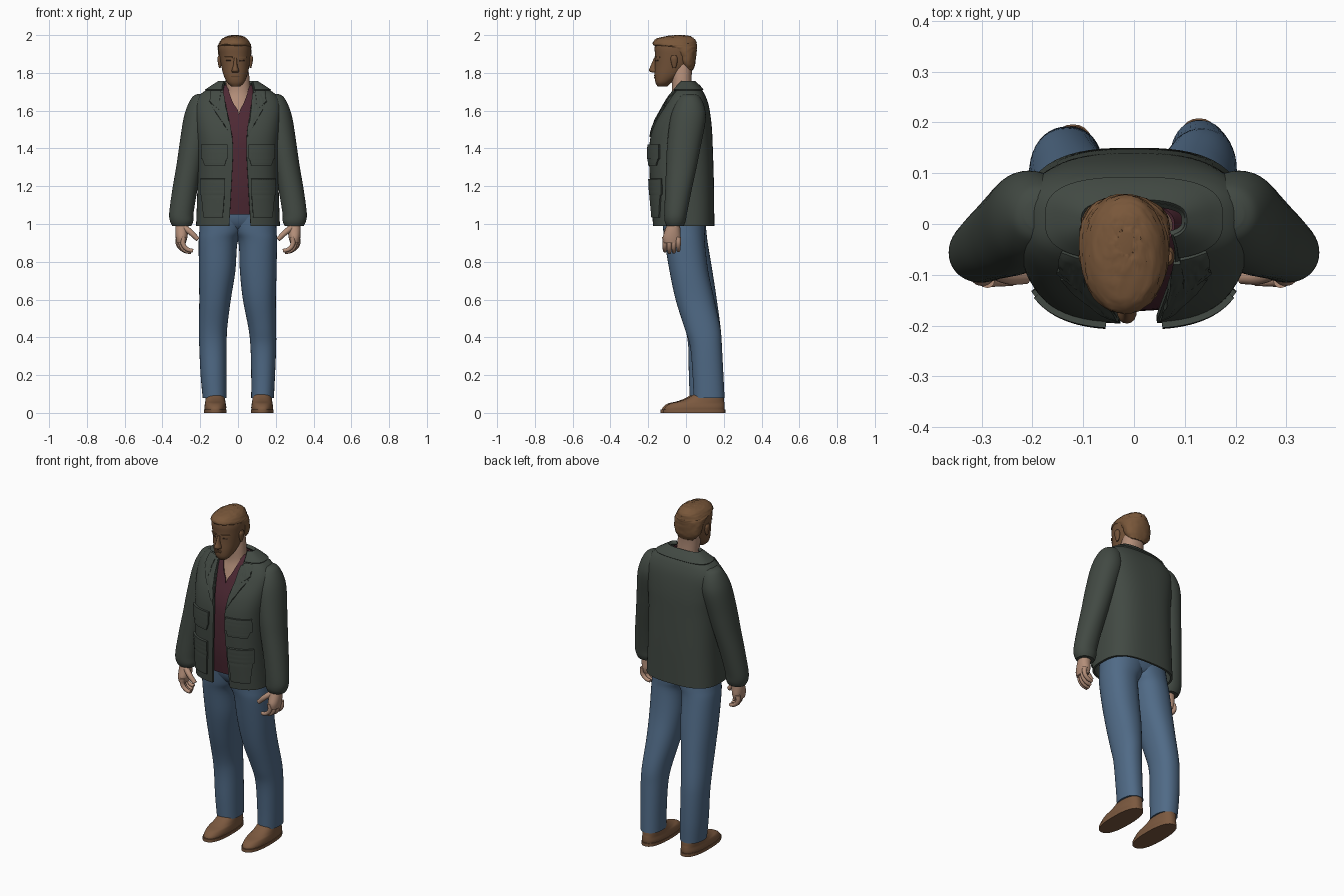
import bpy, math, random
from mathutils import Vector

random.seed(4)
if "Cube" in bpy.data.objects:
    bpy.data.objects.remove(bpy.data.objects["Cube"])


def material(name, r, g, b):
    m = bpy.data.materials.new(name)
    m.use_nodes = True
    m.diffuse_color = (r, g, b, 1)
    bsdf = m.node_tree.nodes["Principled BSDF"]
    bsdf.inputs["Base Color"].default_value = (r, g, b, 1)
    bsdf.inputs["Roughness"].default_value = 0.8
    return m


CLOTH = material("dark green cloth", .054, .067, .056)
DENIM = material("blue denim", .08, .145, .24)
SHIRT = material("maroon knit", .075, .022, .034)
SKIN = material("skin", .45, .27, .19)
FACE = material("tanned face", .17, .085, .04)
HAIR = material("brown hair", .19, .095, .042)
LEATHER = material("brown leather", .2, .1, .05)
DARK = material("dark brown", .05, .027, .015)


def finish(ob, mat, thick=0, offset=-1):
    """Colour, thicken and smooth one part."""
    ob.data.materials.append(mat)
    bpy.ops.object.select_all(action='DESELECT')
    ob.select_set(True)
    bpy.context.view_layer.objects.active = ob
    if thick:
        mod = ob.modifiers.new("thickness", 'SOLIDIFY')
        mod.thickness, mod.offset = thick, offset
    bpy.ops.object.convert(target='MESH')
    bpy.ops.object.shade_smooth_by_angle(angle=math.radians(50))
    return bpy.context.object


def mesh_part(name, verts, faces):
    me = bpy.data.meshes.new(name)
    me.from_pydata(verts, [], faces)
    ob = bpy.data.objects.new(name, me)
    bpy.context.collection.objects.link(ob)
    return ob


def smooth(rings, k=5):
    """Spline through rings (z, x0, x1, y0, y1[, gap_x0, gap_x1])."""
    r = sorted(rings)
    out = []
    for i in range(len(r) - 1):
        a, b, c, d = r[max(i - 1, 0)], r[i], r[i + 1], r[min(i + 2, len(r) - 1)]
        for t in (j / k for j in range(k)):
            out.append([.5 * (2 * q + (s - p) * t + (2 * p - 5 * q + 4 * s - u) * t * t
                              + (3 * q - p - 3 * s + u) * t ** 3)
                        for p, q, s, u in zip(a, b, c, d)])
    return out + [list(r[-1])]


def flip(rings):
    return [(z, -x1, -x0, y0, y1) for z, x0, x1, y0, y1 in rings]


def loft(name, rings, mat, p=2.2, n=40, thick=0, jitter=0, dense=False):
    """Stack of rounded rings; rings with a gap make an open-fronted shell."""
    rings = rings if dense else smooth(rings)
    gap = len(rings[0]) == 7
    verts, faces = [], []
    for r in rings:
        z, x0, x1, y0, y1 = r[:5]
        cx, cy, rx, ry = (x0 + x1) / 2, (y0 + y1) / 2, (x1 - x0) / 2, (y1 - y0) / 2
        start, end = 0, 2 * math.pi * (n - 1) / n
        if gap:
            f = [math.acos(math.copysign(min(1, abs((x - cx) / rx)) ** (p / 2), x - cx)) for x in r[5:]]
            start, end = -f[1], 2 * math.pi - f[0]
        for j in range(n):
            a = start + (end - start) * j / (n - 1)
            c, s = math.cos(a), math.sin(a)
            v = Vector((cx + rx * math.copysign(abs(c) ** (2 / p), c),
                        cy + ry * math.copysign(abs(s) ** (2 / p), s), z))
            verts.append(v + Vector([random.uniform(-jitter, jitter) for _ in range(3)]))
    for i in range(len(rings) - 1):
        for j in range(n - 1 if gap else n):
            k = (j + 1) % n
            faces.append((i * n + j, i * n + k, i * n + n + k, i * n + n + j))
    if not gap:
        faces += [tuple(reversed(range(n))), tuple(range(len(verts) - n, len(verts)))]
    return finish(mesh_part(name, verts, faces), mat, thick)


def front_y(rings, x, z, p):
    r = min(rings, key=lambda q: abs(q[0] - z))
    _, x0, x1, y0, y1 = r[:5]
    u = min(1, abs(x - (x0 + x1) / 2) / ((x1 - x0) / 2))
    return (y0 + y1) / 2 - (y1 - y0) / 2 * (1 - u ** p) ** (1 / p)


def patch(name, corners, base, mat, p, thick, n=10):
    """Four-cornered (x, z) plate that follows the front of a loft."""
    a, b, c, d = [Vector(q) for q in corners]
    verts = []
    for i in range(n + 1):
        for j in range(n + 1):
            x, z = a.lerp(b, j / n).lerp(d.lerp(c, j / n), i / n)
            verts.append((x, front_y(base, x, z, p), z))
    m = n + 1
    faces = [(i * m + j, i * m + j + 1, i * m + m + j + 1, i * m + m + j) for i in range(n) for j in range(n)]
    return finish(mesh_part(name, verts, faces), mat, thick, 0)


def tube(name, pts, radius, mat):
    cu = bpy.data.curves.new(name, 'CURVE')
    cu.dimensions, cu.bevel_depth, cu.use_fill_caps = '3D', radius, True
    sp = cu.splines.new('BEZIER')
    sp.bezier_points.add(len(pts) - 1)
    for i, (bp, co) in enumerate(zip(sp.bezier_points, pts)):
        bp.co, bp.radius = co, 1 - .3 * i / (len(pts) - 1)
        bp.handle_left_type = bp.handle_right_type = 'AUTO'
    ob = bpy.data.objects.new(name, cu)
    bpy.context.collection.objects.link(ob)
    return finish(ob, mat)


# Jacket body, open at the front, and its folded collar
jacket = smooth([(.99, -.222, .222, -.175, .15, -.047, .067), (1.2, -.215, .215, -.19, .148, -.035, .055),
                 (1.4, -.215, .215, -.195, .142, -.027, .045), (1.52, -.225, .225, -.172, .136, -.04, .052),
                 (1.62, -.23, .23, -.122, .122, -.062, .07), (1.68, -.205, .205, -.085, .102, -.075, .08),
                 (1.72, -.15, .15, -.055, .076, -.078, .08), (1.752, -.1, .1, -.028, .042, -.07, .073)], 8)
P = 2.8
loft("jacket_body", jacket, CLOTH, P, 64, .012, dense=True)
grow = (.005, -.004, .004, -.006, .006, -.006, .006)
loft("jacket_collar", [[a + b for a, b in zip(r, grow)] for r in jacket if r[0] > 1.705],
     CLOTH, P, 64, .01, dense=True)

# Lapels and pockets with flaps
for side, s, m in (("right", -1, .035), ("left", 1, .055)):
    def plate(name, corners, thick):
        patch(side + name, [(s * x, z) for x, z in corners], jacket, CLOTH, P, thick)
    plate("_lapel", [(m - .005, 1.46), (.142, 1.625), (.12, 1.70), (.078, 1.69)], .014)
    plate("_lapel_notch", [(.1, 1.6), (.15, 1.645), (.14, 1.7), (.09, 1.7)], .018)
    plate("_chest_pocket", [(.07, 1.31), (.172, 1.31), (.185, 1.35), (.058, 1.35)], .018)
    plate("_chest_flap", [(.055, 1.345), (.188, 1.345), (.188, 1.42), (.055, 1.42)], .024)
    plate("_hip_pocket", [(.08, 1.035), (.178, 1.035), (.19, 1.17), (.07, 1.17)], .018)
    plate("_hip_flap", [(.068, 1.155), (.193, 1.155), (.193, 1.24), (.068, 1.24)], .022)

# Sleeves, hands, fingers
sleeve = [(1.688, .15, .215, -.01, .05), (1.672, .13, .242, -.035, .075), (1.62, .125, .27, -.065, .098),
          (1.55, .13, .29, -.085, .104), (1.42, .16, .31, -.1, .08), (1.31, .187, .326, -.105, .058),
          (1.18, .215, .348, -.11, .03), (1.06, .235, .364, -.115, .006), (1.015, .237, .36, -.113, -.002),
          (.99, .247, .348, -.103, -.012)]
palm = [(1.03, .262, .328, -.09, -.032), (.97, .264, .332, -.11, -.03), (.93, .268, .33, -.122, -.028),
        (.9, .276, .325, -.117, -.035)]
for side, s in (("right", -1), ("left", 1)):
    mir = flip if s < 0 else list
    loft(side + "_sleeve", mir(sleeve), CLOTH, 2.1)
    loft(side + "_palm", mir(palm), SKIN, n=20)
    for i in range(4):
        x, y = .288 + .009 * i, -.112 + .024 * i
        drop = (.002, .01, .008, 0)[i]
        tube(f"{side}_finger_{i + 1}", [(s * x, y, .93), (s * (x + .002), y, .895 - drop),
                                        (s * (x - .02), y, .868 - drop), (s * (x - .05), y, .86 - drop)],
             .014, SKIN)
    tube(side + "_thumb", [(s * .295, -.08, .99), (s * .25, -.103, .955), (s * .212, -.106, .918)], .018, SKIN)

# Shirt with a V neck, chest and neck under it
loft("shirt", [(1.05, -.19, .19, -.148, .12, .005, .005), (1.2, -.19, .19, -.168, .12, .005, .005),
               (1.4, -.19, .19, -.17, .115, .005, .005), (1.5, -.19, .19, -.155, .11, .005, .005),
               (1.59, -.175, .175, -.122, .1, .003, .007), (1.64, -.145, .145, -.1, .085, -.025, .03),
               (1.7, -.1, .1, -.072, .06, -.048, .052), (1.735, -.08, .08, -.045, .04, -.055, .057)],
     SHIRT, 2.4, 56, .006)
loft("neck_and_chest", [(1.5, -.1, .1, -.115, .05), (1.58, -.1, .1, -.11, .05), (1.64, -.085, .085, -.092, .045),
                        (1.7, -.063, .068, -.075, .033), (1.78, -.068, .06, -.076, .03),
                        (1.85, -.075, .05, -.08, .035)], SKIN)

# Head, hair, ears and face details
head = smooth([(1.728, -.035, .012, -.15, -.1), (1.75, -.058, .034, -.162, -.075), (1.79, -.077, .05, -.166, -.02),
               (1.84, -.089, .06, -.164, .025), (1.89, -.098, .066, -.164, .045), (1.93, -.104, .067, -.166, .05),
               (1.96, -.096, .058, -.16, .045), (1.98, -.075, .04, -.135, .025), (1.99, -.05, .015, -.1, -.02)])
loft("head", head, FACE, 2.2, dense=True)
loft("hair", [(1.815, -.06, .035, 0, .036), (1.85, -.094, .061, -.035, .05), (1.9, -.104, .069, -.06, .055),
              (1.932, -.107, .07, -.11, .058), (1.947, -.105, .068, -.172, .058), (1.968, -.094, .058, -.17, .054),
              (1.985, -.076, .042, -.145, .04), (1.996, -.05, .018, -.09, .015), (1.999, -.03, 0, -.06, -.01)],
     HAIR, 2.1, jitter=.0018)
for side, x in (("right", -.096), ("left", .066)):
    loft(side + "_ear", [(1.825, x - .004, x + .004, -.07, -.055), (1.845, x - .009, x + .009, -.076, -.048),
                         (1.875, x - .013, x + .014, -.082, -.044), (1.892, x - .008, x + .009, -.075, -.052)],
         FACE, n=16)
loft("nose", [(1.802, -.03, .002, -.178, -.14), (1.812, -.034, .006, -.196, -.14), (1.84, -.025, -.003, -.186, -.14),
              (1.878, -.022, -.006, -.17, -.14)], FACE, n=16)


def face_plate(name, x, z, w, h, mat, thick):
    patch(name, [(x - w, z - h), (x + w, z - h), (x + w, z + h), (x - w, z + h)], head, mat, 2.2, thick, 4)


for side, x in (("right", -.05), ("left", .022)):
    face_plate(side + "_eye", x, 1.863, .013, .004, DARK, .003)
    face_plate(side + "_brow", x, 1.882, .02, .004, HAIR, .009)
face_plate("upper_lip", -.014, 1.787, .02, .003, FACE, .009)
face_plate("mouth_line", -.014, 1.782, .022, .0015, DARK, .004)
face_plate("lower_lip", -.014, 1.775, .017, .004, FACE, .009)

# Jeans: hips and two slightly different legs that overlap above the crotch
loft("jeans_hips", [(.945, -.1, .1, -.045, .05), (.98, -.18, .18, -.1, .088), (1.04, -.198, .198, -.128, .105),
                    (1.13, -.185, .185, -.13, .1)], DENIM)
loft("right_jeans_leg", [(1.04, -.2, .06, -.125, .1), (.96, -.205, .028, -.118, .108), (.9, -.208, -.003, -.108, .115),
                         (.75, -.207, -.014, -.085, .14), (.6, -.205, -.038, -.05, .163),
                         (.45, -.207, -.057, -.005, .183), (.35, -.205, -.06, .012, .19),
                         (.2, -.198, -.06, .015, .192), (.08, -.187, -.06, .02, .188)], DENIM)
loft("left_jeans_leg", [(1.04, -.06, .2, -.125, .1), (.96, -.028, .204, -.12, .1), (.9, .003, .206, -.112, .1),
                        (.75, .01, .204, -.087, .118), (.6, .026, .2, -.055, .15), (.45, .055, .202, -.008, .182),
                        (.35, .066, .202, .022, .19), (.2, .07, .196, .035, .198), (.08, .07, .19, .04, .204)], DENIM)

# Shoes and soles
for side, x, y in (("right", -.12, 0), ("left", .128, .012)):
    loft(side + "_shoe", [(z, x - w, x + w, y + f, y + b) for z, w, f, b in (
        (.012, .056, -.128, .19), (.03, .058, -.122, .193), (.05, .055, -.095, .192), (.062, .053, -.045, .19),
        (.08, .051, 0, .188), (.105, .048, .04, .182))], LEATHER, 2.4)
    loft(side + "_sole", [(z, x - .06, x + .06, y - .134, y + .196) for z in (0, .009, .018)], LEATHER, 2.4)
